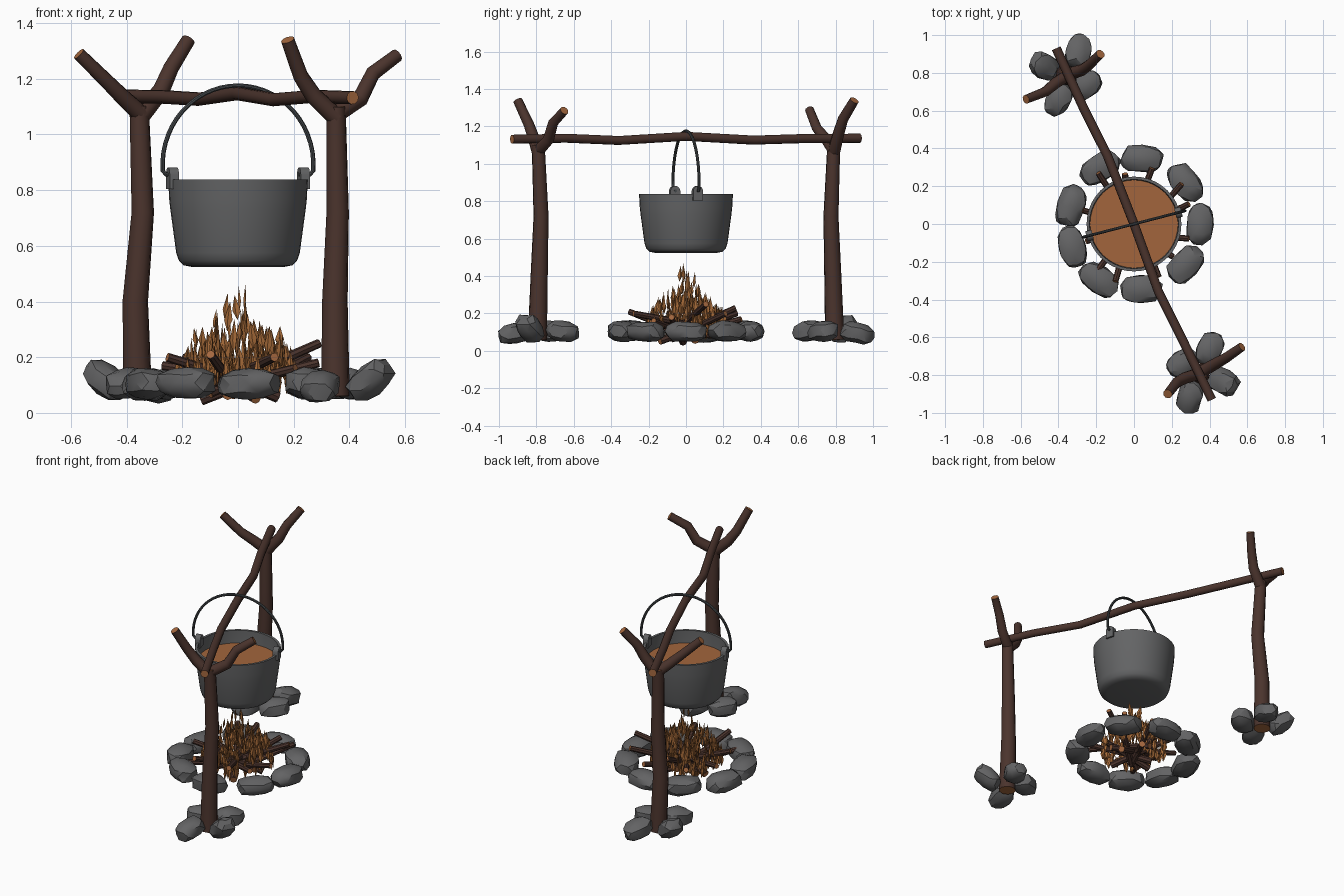
import bpy, bmesh, math, random
from mathutils import Vector, Matrix

if "Cube" in bpy.data.objects:
    bpy.data.objects.remove(bpy.data.objects["Cube"])

random.seed(7)


def material(name, rgb):
    m = bpy.data.materials.new(name)
    m.diffuse_color = (*rgb, 1)
    m.use_nodes = True
    m.node_tree.nodes["Principled BSDF"].inputs["Base Color"].default_value = m.diffuse_color
    return m


BARK = material("dark bark", (0.070, 0.034, 0.026))
CUT = material("cut wood", (0.38, 0.14, 0.05))
STONE = material("grey stone", (0.125, 0.125, 0.128))
IRON = material("cast iron", (0.125, 0.127, 0.130))
STEEL = material("dark handle metal", (0.062, 0.070, 0.075))
SOUP = material("brown stew", (0.36, 0.13, 0.045))
FLAME = material("orange flame", (0.38, 0.145, 0.04))


def finish(bm, name, mats, angle=40):
    """Turn a bmesh into an object, smooth with sharp edges above the angle."""
    bmesh.ops.recalc_face_normals(bm, faces=bm.faces)
    for f in bm.faces:
        f.smooth = True
    for e in bm.edges:
        e.smooth = len(e.link_faces) == 2 and e.calc_face_angle(0) < math.radians(angle)
    me = bpy.data.meshes.new(name)
    bm.to_mesh(me)
    bm.free()
    for m in mats:
        me.materials.append(m)
    ob = bpy.data.objects.new(name, me)
    bpy.context.collection.objects.link(ob)
    return ob


def tube(bm, pts, radii, sides=10):
    """Sweep a circle along points; the end caps get material slot 1."""
    pts = [Vector(p) for p in pts]
    rings, side = [], None
    for i, p in enumerate(pts):
        t = (pts[min(i + 1, len(pts) - 1)] - pts[max(i - 1, 0)]).normalized()
        if side is None:
            side = t.orthogonal()
        side = (side - t * side.dot(t)).normalized()
        up = t.cross(side)
        r = radii[0] + (radii[1] - radii[0]) * i / (len(pts) - 1)
        rings.append([bm.verts.new(p + r * (math.cos(a) * side + math.sin(a) * up))
                      for a in (2 * math.pi * k / sides for k in range(sides))])
    for a, b in zip(rings, rings[1:]):
        for k in range(sides):
            j = (k + 1) % sides
            bm.faces.new((a[k], a[j], b[j], b[k]))
    for ring in (rings[0], rings[-1]):
        bm.faces.new(ring).material_index = 1


def lathe(bm, profile, sides=40):
    """Revolve (radius, z) points about the z axis."""
    vs = [bm.verts.new((r, 0, z)) for r, z in profile]
    es = [bm.edges.new(p) for p in zip(vs, vs[1:])]
    bmesh.ops.spin(bm, geom=vs + es, cent=(0, 0, 0), axis=(0, 0, 1),
                   angle=2 * math.pi, steps=sides)
    bmesh.ops.remove_doubles(bm, verts=bm.verts, dist=1e-4)


def stone(name, pos, size, yaw, tilt=0.0):
    """Rounded block with irregular facets."""
    bm = bmesh.new()
    bmesh.ops.create_icosphere(bm, subdivisions=2, radius=1)
    for v in bm.verts:
        n = sum(abs(c) ** 3 for c in v.co) ** (1 / 3)
        v.co = v.co / n * random.uniform(0.9, 1.04)
        v.co = Vector((v.co.x * size[0], v.co.y * size[1], v.co.z * size[2]))
    m = Matrix.Translation(pos) @ Matrix.Rotation(yaw, 4, 'Z') @ Matrix.Rotation(tilt, 4, 'Y')
    bm.transform(m)
    return finish(bm, name, [STONE], 28)


# Forked posts: trunk, long branch, short branch
POSTS = {
    "front_post": [
        [(0.35, -0.795, 0.06), (0.348, -0.785, 0.4), (0.358, -0.775, 0.72), (0.352, -0.79, 1.1)],
        [(0.355, -0.79, 1.06), (0.27, -0.815, 1.14), (0.225, -0.84, 1.21), (0.178, -0.9, 1.34)],
        [(0.345, -0.79, 1.07), (0.44, -0.735, 1.13), (0.485, -0.71, 1.22), (0.572, -0.65, 1.285)]],
    "back_post": [
        [(-0.36, 0.795, 0.06), (-0.369, 0.785, 0.4), (-0.342, 0.775, 0.72), (-0.355, 0.79, 1.1)],
        [(-0.355, 0.79, 1.06), (-0.275, 0.815, 1.16), (-0.24, 0.84, 1.24), (-0.178, 0.9, 1.34)],
        [(-0.345, 0.79, 1.07), (-0.41, 0.75, 1.13), (-0.47, 0.70, 1.19), (-0.572, 0.66, 1.29)]],
}
for name, (trunk, long_arm, short_arm) in POSTS.items():
    bm = bmesh.new()
    tube(bm, trunk, (0.052, 0.035))
    tube(bm, long_arm, (0.034, 0.025))
    tube(bm, short_arm, (0.033, 0.024))
    finish(bm, name, [BARK, CUT])

# Crossbar resting in the forks
bm = bmesh.new()
tube(bm, [(-0.412, 0.93, 1.137), (-0.27, 0.62, 1.135), (-0.14, 0.36, 1.127), (0, 0, 1.147),
          (0.13, -0.36, 1.125), (0.27, -0.64, 1.137), (0.412, -0.93, 1.132)], (0.025, 0.024))
finish(bm, "crossbar", [BARK, CUT])

# Cooking pot
bm = bmesh.new()
lathe(bm, [(0, 0.524), (0.165, 0.524), (0.195, 0.53), (0.212, 0.546), (0.222, 0.575),
           (0.243, 0.73), (0.247, 0.765), (0.251, 0.838), (0.236, 0.838),
           (0.234, 0.77), (0.228, 0.72), (0.205, 0.56), (0, 0.55)])
finish(bm, "pot", [IRON])

# Stew surface
bm = bmesh.new()
bmesh.ops.create_circle(bm, cap_ends=True, segments=40, radius=0.234,
                        matrix=Matrix.Translation((0, 0, 0.758)))
finish(bm, "stew", [SOUP])

# Handle ears on the rim: plates with rounded tops
TURN = Matrix.Rotation(math.radians(14.5), 4, 'Z')
for side, label in ((-1, "left_ear"), (1, "right_ear")):
    bm = bmesh.new()
    outline = [(-0.027, 0.805), (0.027, 0.805)] + [
        (0.027 * math.cos(a), 0.855 + 0.027 * math.sin(a))
        for a in (math.pi * k / 8 for k in range(9))]
    f = bm.faces.new([bm.verts.new((side * 0.226, y, z)) for y, z in outline])
    ext = bmesh.ops.extrude_face_region(bm, geom=[f])
    bmesh.ops.translate(bm, vec=(side * 0.034, 0, 0),
                        verts=[g for g in ext["geom"] if isinstance(g, bmesh.types.BMVert)])
    bm.transform(TURN)
    finish(bm, label, [IRON])

# Arched handle hooked over the crossbar
arc = [(0.28 * math.cos(a), 0, 0.89 + 0.286 * math.sin(a))
       for a in (math.radians(-4 + 188 * k / 28) for k in range(29))]
bm = bmesh.new()
tube(bm, [(0.225, 0, 0.855), (0.268, 0, 0.857)] + arc + [(-0.268, 0, 0.857), (-0.225, 0, 0.855)],
     (0.008, 0.008), 8)
bm.transform(TURN)
finish(bm, "pot_handle", [STEEL, STEEL])

# Ring of hearth stones
for i, deg in enumerate((0, 39, 83, 121, 164, 200, 238, 276, 322)):
    a = math.radians(deg)
    stone(f"hearth_stone_{i + 1}",
          (0.348 * math.cos(a), 0.348 * math.sin(a), 0.105 + random.uniform(-0.006, 0.006)),
          (0.115, 0.074, 0.056), a + math.pi / 2 + random.uniform(-0.12, 0.12),
          random.uniform(-0.06, 0.06))

# Stones wedged around each post (x, y, z, yaw, tilt), turned half round for the back
for s, label in ((1, "front"), (-1, "back")):
    for i, (x, y, z, yaw, tilt) in enumerate((
            (0.255, -0.735, 0.105, 0.6, 0.1), (0.40, -0.66, 0.105, 1.1, 0.1),
            (0.475, -0.835, 0.118, -0.5, -0.65), (0.295, -0.915, 0.095, 1.3, -0.25))):
        stone(f"{label}_post_stone_{i + 1}", (s * x, s * y, z),
              (0.092, 0.068, 0.056), yaw + (0 if s > 0 else math.pi), tilt)

# Firewood: sticks crossing the middle and leaning out over the stones
bm = bmesh.new()
ENDS = ((72, 0.31, 0.17), (125, 0.33, 0.20), (20, 0.31, 0.25), (40, 0.33, 0.20),
        (-15, 0.30, 0.18), (-65, 0.31, 0.20), (-108, 0.32, 0.21), (-128, 0.33, 0.14),
        (165, 0.28, 0.17), (200, 0.27, 0.20), (-40, 0.27, 0.16), (100, 0.27, 0.23))
for deg, r, z in ENDS:
    a = math.radians(deg)
    b = a + math.pi + random.uniform(-0.6, 0.6)
    q = random.uniform(0.04, 0.16)
    low = Vector((q * math.cos(b), q * math.sin(b), random.uniform(0.045, 0.11)))
    top = Vector((r * math.cos(a), r * math.sin(a), z))
    mid = (low + top) / 2 + Vector([random.uniform(-0.012, 0.012) for _ in range(3)])
    tube(bm, [low, mid, top], (0.021, 0.016), 8)
finish(bm, "firewood", [BARK, CUT])

# Flames: flat pointed tongues filling a cone
bm = bmesh.new()
for i in range(260):
    r = 0.21 * math.sqrt(random.random())
    a = random.uniform(0, 2 * math.pi)
    top = 0.21 + 0.29 * (1 - r / 0.21) ** 0.8
    length = random.uniform(0.07, 0.13)
    z = random.uniform(0.06, max(top - length, 0.08))
    w = random.uniform(0.011, 0.018)
    t = random.uniform(0, math.pi)
    u, v = Vector((math.cos(t), math.sin(t), 0)), Vector((-math.sin(t), math.cos(t), 0))
    base = Vector((r * math.cos(a), r * math.sin(a), z))
    lean = Vector((random.uniform(-0.012, 0.012), random.uniform(-0.012, 0.012), length))
    belly = base + lean * 0.38
    lo, hi = bm.verts.new(base), bm.verts.new(base + lean)
    ring = [bm.verts.new(belly + d) for d in (u * w, v * w * 0.45, -u * w, -v * w * 0.45)]
    for k in range(4):
        j = (k + 1) % 4
        bm.faces.new((lo, ring[j], ring[k]))
        bm.faces.new((hi, ring[k], ring[j]))
finish(bm, "flames", [FLAME], 20)
